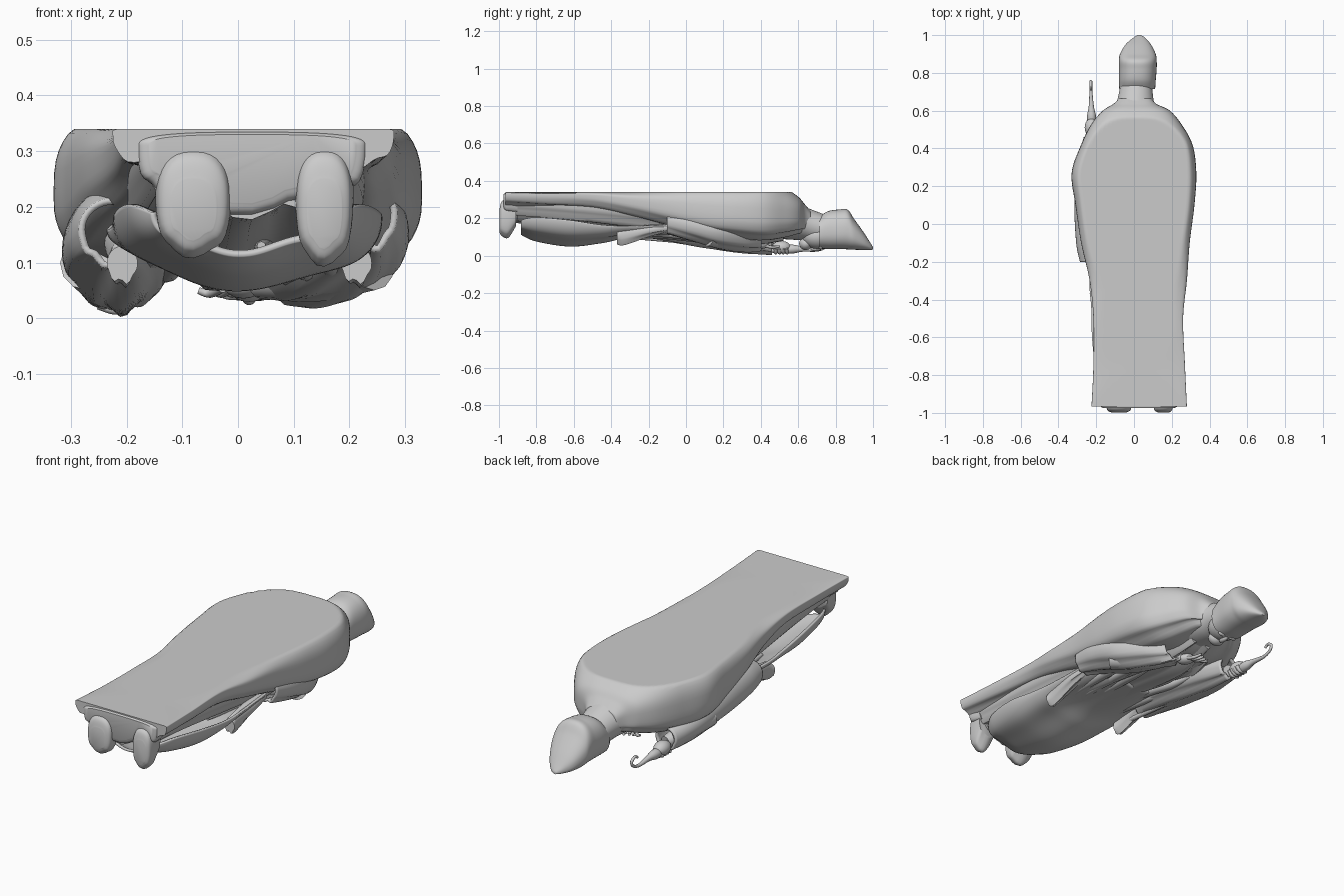
import bpy, bmesh, math

BACK = 0.34  # height of the flat back


def finish(name, bm, angle=50, thickness=0):
    bmesh.ops.recalc_face_normals(bm, faces=bm.faces)
    me = bpy.data.meshes.new(name)
    bm.to_mesh(me)
    bm.free()
    ob = bpy.data.objects.new(name, me)
    bpy.context.collection.objects.link(ob)
    if thickness:
        mod = ob.modifiers.new("thickness", "SOLIDIFY")
        mod.thickness = thickness
        mod.offset = 0
    bpy.ops.object.select_all(action="DESELECT")
    ob.select_set(True)
    bpy.context.view_layer.objects.active = ob
    bpy.ops.object.shade_smooth_by_angle(angle=math.radians(angle))
    return ob


def sample(secs, t):
    """Smooth interpolation through the sections (Catmull-Rom)."""
    i = min(int(t), len(secs) - 2)
    f = t - i
    p = [secs[max(0, min(len(secs) - 1, i + k))] for k in (-1, 0, 1, 2)]
    return [0.5 * (2 * b + (c - a) * f + (2 * a - 5 * b + 4 * c - d) * f * f
                   + (3 * b - a - 3 * c + d) * f ** 3) for a, b, c, d in zip(*p)]


def loft(name, secs, power=1.0, fold=0.0, waves=9, slant=2.0, arc=None, thickness=0, n=64, steps=8):
    """Sections are (y, x_left, x_right, z_mid, z_low, crown); arc limits it to an open sheet."""
    bm = bmesh.new()
    rings = []
    closed = arc is None
    a0, a1 = arc or (0, 2 * math.pi)
    for k in range((len(secs) - 1) * steps + 1):
        y, xl, xr, zm, zl, cr = sample(secs, k / steps)
        ring = []
        for j in range(n if closed else n + 1):
            a = a0 + (a1 - a0) * j / n
            c, s = math.cos(a), math.sin(a)
            x = (xl + xr) / 2 + (xr - xl) / 2 * math.copysign(abs(c) ** power, c)
            h = abs(s) ** power
            z = min(BACK, zm + cr * h) if s >= 0 else zm - (zm - zl) * h
            if s < 0:
                z += fold * abs(s) * math.cos(waves * a + slant * y * 3)
            ring.append(bm.verts.new((x, y, z)))
        rings.append(ring)
    for r, q in zip(rings, rings[1:]):
        for j in range(n):
            m = (j + 1) % len(r)
            bm.faces.new((r[j], r[m], q[m], q[j]))
    if closed and not thickness:
        bm.faces.new(rings[0])
        bm.faces.new(rings[-1])
    return finish(name, bm, thickness=thickness)


def ball(name, loc, radii, rot=0):
    bm = bmesh.new()
    bmesh.ops.create_uvsphere(bm, u_segments=24, v_segments=16, radius=1)
    ob = finish(name, bm)
    ob.location, ob.scale, ob.rotation_euler[2] = loc, radii, rot
    return ob


def tube(name, pts):
    """Tapered round tube; points are (x, y, z, radius)."""
    cu = bpy.data.curves.new(name, "CURVE")
    cu.dimensions = "3D"
    cu.bevel_depth = 1
    cu.bevel_resolution = 4
    cu.use_fill_caps = True
    sp = cu.splines.new("POLY")
    path = [sample(pts, i / 6) for i in range((len(pts) - 1) * 6 + 1)]
    sp.points.add(len(path) - 1)
    for p, (x, y, z, r) in zip(sp.points, path):
        p.co, p.radius = (x, y, z, 1), r
    sp.use_smooth = True
    ob = bpy.data.objects.new(name, cu)
    bpy.context.collection.objects.link(ob)


# Cloak with the flat back, deeper around the shoulders
loft("cloak", [
    (-0.965, -0.225, 0.28, 0.335, 0.26, 0.01),
    (-0.75, -0.215, 0.27, 0.33, 0.25, 0.01),
    (-0.5, -0.215, 0.26, 0.325, 0.24, 0.02),
    (-0.3, -0.235, 0.28, 0.30, 0.2, 0.05),
    (-0.1, -0.28, 0.295, 0.27, 0.15, 0.1),
    (0.1, -0.31, 0.32, 0.235, 0.105, 0.16),
    (0.27, -0.33, 0.33, 0.22, 0.085, 0.18),
    (0.42, -0.28, 0.31, 0.21, 0.08, 0.19),
    (0.53, -0.225, 0.25, 0.21, 0.10, 0.15),
    (0.6, -0.165, 0.19, 0.21, 0.12, 0.105),
    (0.635, -0.11, 0.12, 0.20, 0.13, 0.075),
    (0.665, -0.08, 0.09, 0.19, 0.13, 0.05)], power=0.65, fold=0.008, waves=11)

# Long under-robe with vertical folds
loft("under_robe", [
    (-0.955, -0.17, 0.22, 0.31, 0.19, 0.02),
    (-0.7, -0.18, 0.22, 0.30, 0.17, 0.02),
    (-0.35, -0.2, 0.23, 0.28, 0.13, 0.02),
    (0.0, -0.22, 0.23, 0.24, 0.09, 0.02),
    (0.3, -0.2, 0.2, 0.22, 0.06, 0.02),
    (0.52, -0.12, 0.13, 0.2, 0.09, 0.02)], power=0.75, fold=0.014, waves=13, slant=0.4)

# Rounded front panel of the vestment, narrowing toward its hem
loft("front_panel", [
    (-0.88, -0.15, 0.17, 0.19, 0.125, 0),
    (-0.8, -0.19, 0.215, 0.205, 0.09, 0),
    (-0.62, -0.215, 0.25, 0.19, 0.062, 0),
    (-0.45, -0.22, 0.25, 0.165, 0.08, 0),
    (-0.3, -0.23, 0.24, 0.16, 0.105, 0),
    (0.0, -0.22, 0.22, 0.17, 0.095, 0)],
    power=0.95, fold=0.008, waves=5, slant=0.5, arc=(math.pi, 2 * math.pi), thickness=0.012)

# Open hanging sleeves on both sides
loft("left_sleeve", [
    (-0.2, -0.28, -0.17, 0.16, 0.10, 0.05),
    (-0.1, -0.3, -0.14, 0.14, 0.085, 0.09),
    (0.1, -0.31, -0.12, 0.12, 0.05, 0.1),
    (0.3, -0.3, -0.13, 0.10, 0.025, 0.07),
    (0.46, -0.26, -0.16, 0.07, 0.015, 0.05)], fold=0.007, waves=8, thickness=0.012, n=40)
loft("right_sleeve", [
    (-0.1, 0.18, 0.28, 0.19, 0.125, 0.04),
    (0.04, 0.12, 0.3, 0.16, 0.085, 0.08),
    (0.18, 0.06, 0.29, 0.13, 0.045, 0.09),
    (0.32, 0.03, 0.22, 0.11, 0.03, 0.07),
    (0.4, 0.03, 0.14, 0.10, 0.035, 0.05)], fold=0.007, waves=8, thickness=0.012, n=40)

# Small tails at the side corners and draped folds over the waist
for side, x in (("left", -0.21), ("right", 0.21)):
    loft(side + "_tail", [(-0.37, x - 0.025, x + 0.03, 0.1, 0.065, 0.03),
                          (-0.33, x - 0.02, x + 0.025, 0.11, 0.06, 0.04),
                          (-0.2, x - 0.03, x + 0.03, 0.135, 0.105, 0.03),
                          (-0.1, x - 0.02, x + 0.02, 0.15, 0.13, 0.02)], n=24, fold=0.006, waves=6)
    for i in range(3):
        k = 0.75 - 0.25 * i
        tube(f"{side}_fold_{i}", [
            (x * k * 0.8, -0.42, 0.13, 0.008), (x * k * 0.9, -0.25, 0.13, 0.02),
            (x * k, -0.05, 0.115, 0.024), (x * (k + 0.1), 0.15, 0.085, 0.02),
            (x * (k + 0.15), 0.3, 0.08, 0.008)])

# Forearms and hands
tube("right_forearm", [(0.24, 0.12, 0.1, 0.05), (0.14, 0.25, 0.075, 0.045), (0.04, 0.36, 0.065, 0.03)])
tube("left_forearm", [(-0.27, 0.2, 0.1, 0.05), (-0.24, 0.35, 0.07, 0.045), (-0.21, 0.46, 0.05, 0.03)])
ball("right_hand", (0.01, 0.4, 0.06), (0.032, 0.045, 0.024), 0.5)
ball("left_hand", (-0.225, 0.51, 0.045), (0.036, 0.05, 0.034))
for i in range(4):
    tube(f"right_finger_{i}", [(0.02 - 0.016 * i, 0.42, 0.055, 0.009),
                               (0.01 - 0.02 * i, 0.46, 0.045, 0.008),
                               (-0.005 - 0.022 * i, 0.5 - 0.012 * i, 0.05, 0.006)])
    tube(f"left_finger_{i}", [(-0.195, 0.48 + 0.019 * i, 0.04, 0.009),
                              (-0.215, 0.48 + 0.02 * i, 0.016, 0.009),
                              (-0.25, 0.48 + 0.02 * i, 0.025, 0.009)])

# Staff with a hooked end
tube("staff", [(-0.2, -0.34, 0.105, 0.012), (-0.21, 0.0, 0.075, 0.012), (-0.225, 0.45, 0.03, 0.013),
               (-0.225, 0.56, 0.035, 0.024), (-0.226, 0.62, 0.035, 0.014), (-0.228, 0.7, 0.03, 0.008),
               (-0.228, 0.745, 0.045, 0.007), (-0.228, 0.755, 0.07, 0.007),
               (-0.228, 0.73, 0.085, 0.007), (-0.228, 0.71, 0.075, 0.006)])

# Neck, face and chin
loft("neck", [(0.5, -0.14, 0.16, 0.19, 0.09, 0.09), (0.58, -0.115, 0.13, 0.19, 0.085, 0.09),
              (0.65, -0.09, 0.105, 0.17, 0.08, 0.085), (0.74, -0.07, 0.095, 0.15, 0.06, 0.07)], n=40)
ball("face", (0.02, 0.71, 0.105), (0.076, 0.095, 0.07))
ball("nose", (0.02, 0.695, 0.038), (0.013, 0.03, 0.014))
ball("chin", (0.02, 0.64, 0.065), (0.042, 0.035, 0.035))
for i, x in enumerate((-0.01, 0.05)):
    ball(f"brow_{i}", (x, 0.72, 0.045), (0.024, 0.01, 0.012))

# Pointed tall hat, cut obliquely at the back
loft("hat", [
    (0.715, -0.078, 0.112, 0.12, 0.038, 0.09), (0.76, -0.08, 0.115, 0.13, 0.036, 0.108),
    (0.82, -0.08, 0.12, 0.13, 0.036, 0.117), (0.865, -0.08, 0.12, 0.13, 0.034, 0.115),
    (0.9, -0.074, 0.115, 0.11, 0.032, 0.085), (0.95, -0.045, 0.09, 0.075, 0.031, 0.05),
    (0.985, -0.005, 0.06, 0.05, 0.031, 0.02), (1.0, 0.018, 0.036, 0.04, 0.033, 0.006)],
    power=0.85, n=48)

# Hem of the under-robe with shoes hanging below it
loft("hem", [(-0.975, -0.16, 0.21, 0.31, 0.22, 0.02), (-0.96, -0.18, 0.23, 0.31, 0.2, 0.025),
             (-0.9, -0.175, 0.22, 0.31, 0.19, 0.025)], power=0.7, fold=0.014, waves=10)
for name, x, w, low in (("left_shoe", -0.08, 0.068, 0.115), ("right_shoe", 0.155, 0.052, 0.1)):
    loft(name, [(-0.997, x - w * 0.6, x + w * 0.6, 0.2, low + 0.03, 0.05),
                (-0.985, x - w * 0.9, x + w * 0.9, 0.21, low + 0.01, 0.08),
                (-0.95, x - w, x + w, 0.22, low, 0.09),
                (-0.91, x - w, x + w, 0.23, low + 0.06, 0.08)],
         n=32, power=0.8, fold=0.005, waves=6)
